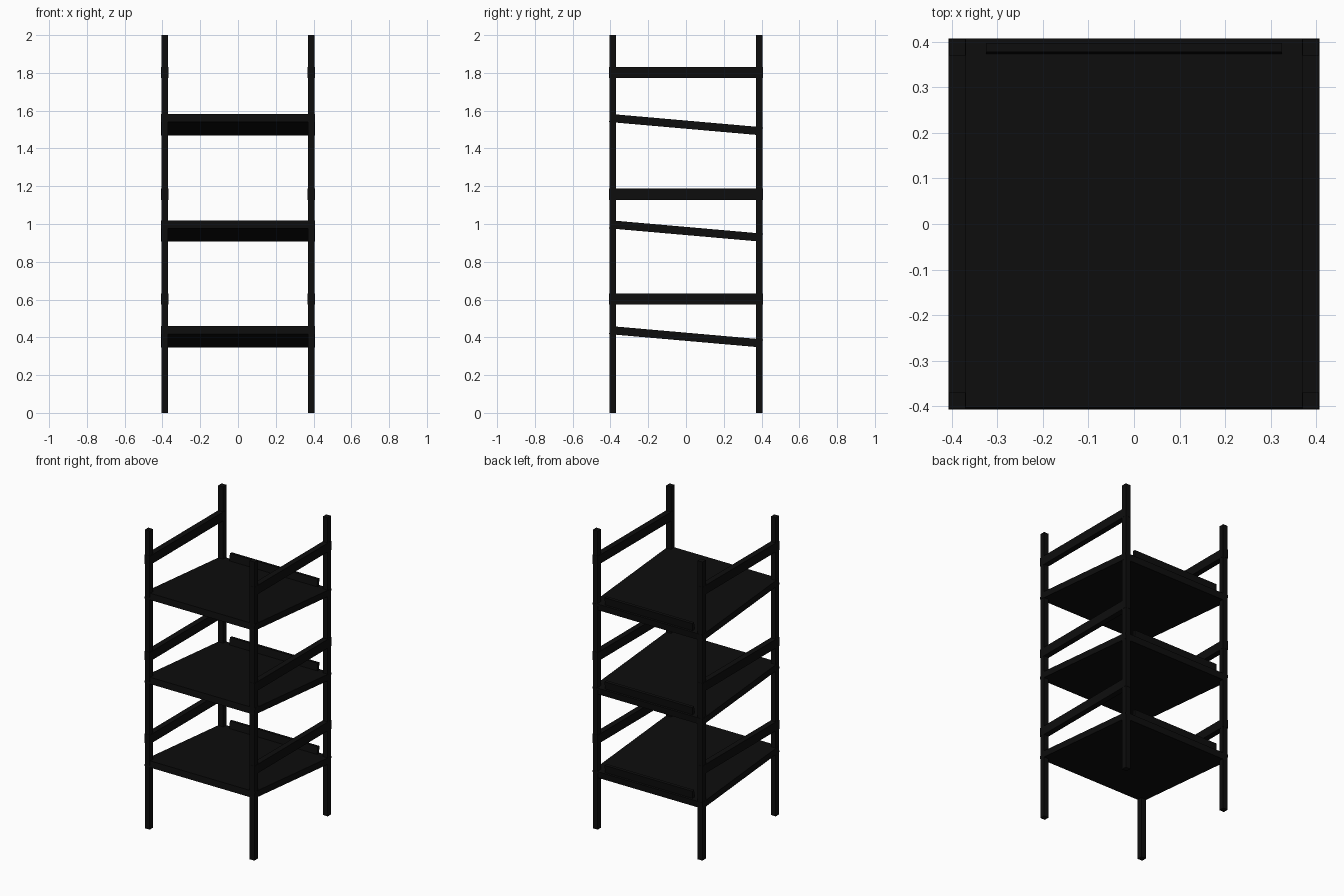
import bpy
import math
from mathutils import Matrix, Vector

cube = bpy.data.objects.get("Cube")
if cube:
    bpy.data.objects.remove(cube, do_unlink=True)

# Single black finish
black = bpy.data.materials.new("black_finish")
black.use_nodes = True
colour = (0.004, 0.004, 0.004, 1.0)
black.diffuse_color = colour
black.node_tree.nodes["Principled BSDF"].inputs["Base Color"].default_value = colour


def box(name, size, centre, frame=Matrix.Identity(4)):
    """Box of a given size, placed at centre within a local frame."""
    bpy.ops.mesh.primitive_cube_add(size=1)
    obj = bpy.context.object
    obj.name = name
    obj.data.transform(Matrix.Diagonal((*size, 1)))
    obj.matrix_world = frame @ Matrix.Translation(Vector(centre))
    obj.data.materials.append(black)
    return obj


POST = 0.036
OFFSET = 0.388
TILT = math.radians(-5)
SHELF_T = 0.043
SIDES = (("left", 1), ("right", -1))

# Four corner posts
for side, sx in SIDES:
    for end, sy in (("front", -1), ("back", 1)):
        box(f"{end}_{side}_post", (POST, POST, 2), (sx * OFFSET, sy * OFFSET, 1))

# Three tiers: tilted shelf, back lip and a pair of side rails
for tier, shelf_z, rail_z in (("lower", 0.403, 0.603),
                              ("middle", 0.963, 1.157),
                              ("upper", 1.526, 1.802)):
    frame = Matrix.Translation((0, 0, shelf_z)) @ Matrix.Rotation(TILT, 4, "X")
    box(f"{tier}_shelf", (0.814, 0.813, SHELF_T), (0, 0, 0), frame)
    box(f"{tier}_back_lip", (0.65, 0.02, 0.052),
        (0, 0.383, SHELF_T / 2 + 0.024), frame)
    for side, sx in SIDES:
        box(f"{tier}_{side}_rail", (0.038, 0.815, 0.06), (sx * OFFSET, 0, rail_z))
